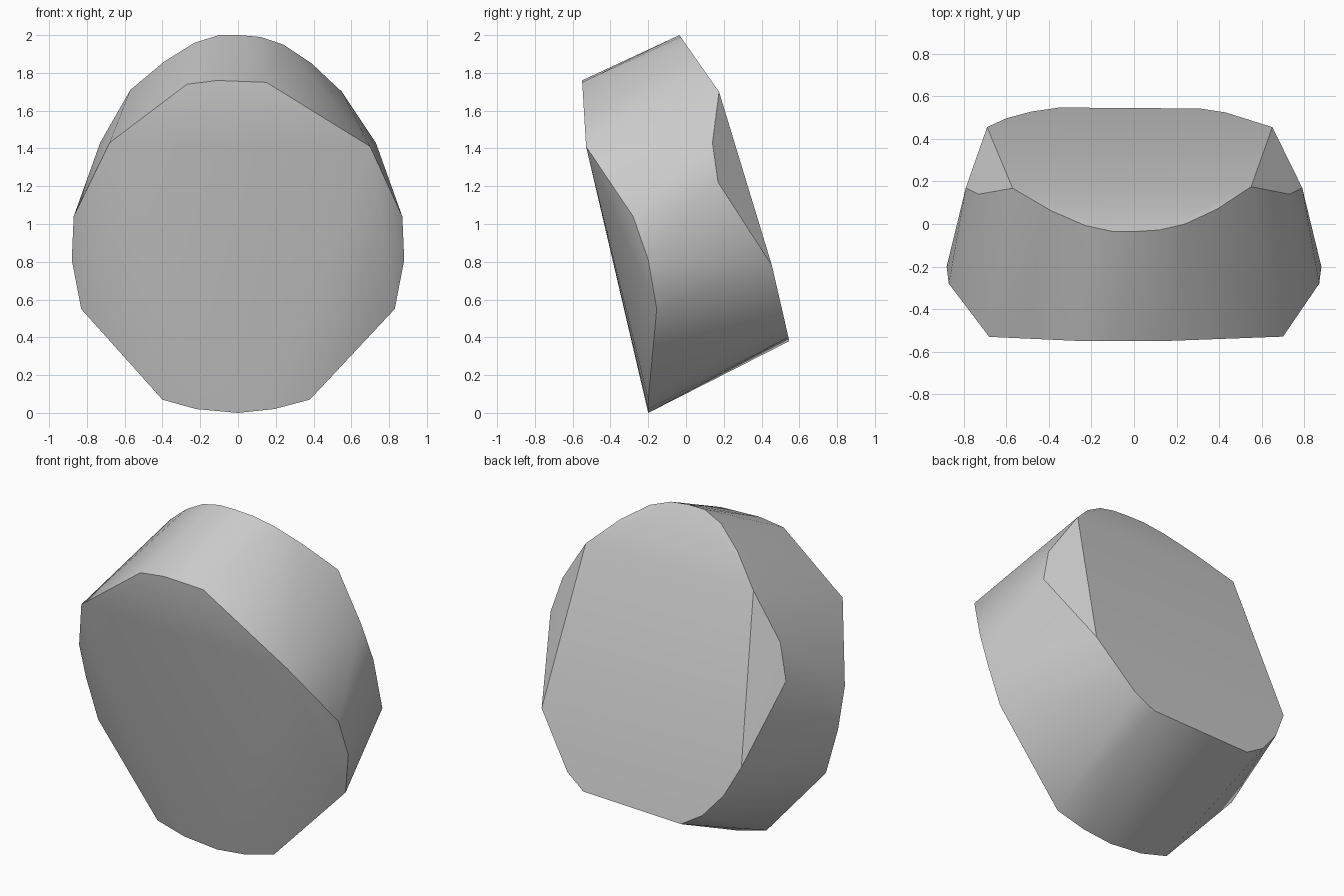
import bpy
import bmesh
from math import radians

# Remove only the default cube
default_cube = bpy.data.objects.get("Cube")
if default_cube:
    bpy.data.objects.remove(default_cube, do_unlink=True)


def make_material(name, colour):
    """Plain flat-coloured material."""
    material = bpy.data.materials.new(name)
    material.use_nodes = True
    material.diffuse_color = colour
    shader = material.node_tree.nodes["Principled BSDF"]
    shader.inputs["Base Color"].default_value = colour
    return material


def bevelled_arc(outline, start_y, start_z, slope):
    """Rim arc on a plane leaning along y; outline holds (x, z) pairs."""
    return [(x, start_y + (start_z - z) * slope, z) for x, z in outline]


def both_sides(outline):
    """Mirror (x, y, z) rim points across the middle."""
    return [(side * x, y, z) for x, y, z in outline for side in (-1, 1)]


def build_hull(name, points, material):
    """Close a set of rim points into one faceted solid."""
    bm = bmesh.new()
    for point in points:
        bm.verts.new(point)
    result = bmesh.ops.convex_hull(bm, input=bm.verts[:])
    unused = [item for item in result["geom_interior"] if isinstance(item, bmesh.types.BMVert)]
    bmesh.ops.delete(bm, geom=unused, context="VERTS")
    bmesh.ops.recalc_face_normals(bm, faces=bm.faces[:])
    mesh = bpy.data.meshes.new(name)
    bm.to_mesh(mesh)
    bm.free()
    mesh.materials.append(material)
    body = bpy.data.objects.new(name, mesh)
    bpy.context.collection.objects.link(body)
    return body


# Front rim: upper arc, rounded sides, lower arc
front_top = bevelled_arc(
    [(-.68, 1.43), (-.27, 1.74), (-.11, 1.76), (.15, 1.75), (.7, 1.41)],
    start_y=-.55, start_z=1.76, slope=.06)
front_sides = both_sides([(.87, -.28, 1.04), (.88, -.2, .81), (.83, -.155, .55)])
front_bottom = bevelled_arc(
    [(-.4, .07), (-.22, .02), (0, 0), (.19, .02), (.38, .07)],
    start_y=-.2, start_z=0, slope=0)

# Back rim: upper arc, cut-back sides, lower arc
back_top = bevelled_arc(
    [(-.57, 1.71), (-.39, 1.86), (-.23, 1.96), (-.1, 2), (.01, 2),
     (.12, 1.99), (.24, 1.95), (.39, 1.85), (.55, 1.7)],
    start_y=-.035, start_z=2, slope=.7)
back_sides = both_sides([(.73, .14, 1.43), (.79, .17, 1.22)])
back_bottom = bevelled_arc(
    [(-.69, .78), (-.6, .6), (-.48, .46), (-.35, .38),
     (.31, .4), (.43, .48), (.65, .78)],
    start_y=.455, start_z=.78, slope=.23)

# Faceted body with softened rim and crisp corners
grey = make_material("light_grey", (.6, .6, .6, 1))
body = build_hull(
    "faceted_body",
    front_top + front_sides + front_bottom + back_top + back_sides + back_bottom,
    grey)

bpy.ops.object.select_all(action="DESELECT")
body.select_set(True)
bpy.context.view_layer.objects.active = body
bpy.ops.object.shade_smooth_by_angle(angle=radians(30))
